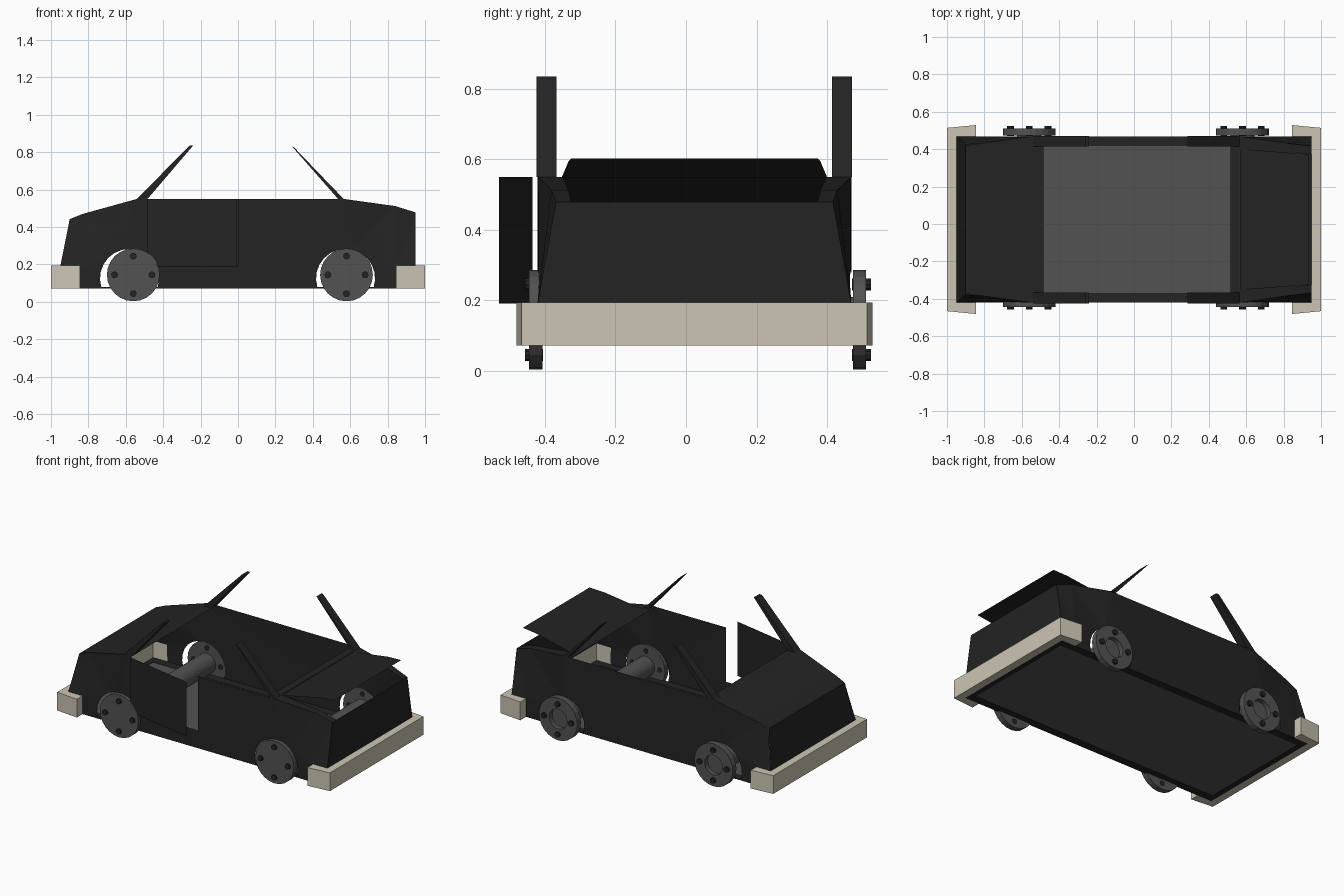
import bpy, bmesh, math
from mathutils import Vector

if "Cube" in bpy.data.objects:
    bpy.data.objects.remove(bpy.data.objects["Cube"])

CY = 0.024          # centre line of the body
HW = 0.445          # half width of the body


def material(name, rgb):
    m = bpy.data.materials.new(name)
    m.diffuse_color = (*rgb, 1)
    m.use_nodes = True
    m.node_tree.nodes["Principled BSDF"].inputs["Base Color"].default_value = m.diffuse_color
    return m


BLACK = material("body black", (0.017, 0.017, 0.017))
GREY = material("dark grey", (0.085, 0.085, 0.085))
CREAM = material("bumper cream", (0.60, 0.56, 0.45))


def mesh_object(name, verts, faces, mat, triangulate=False):
    bm = bmesh.new()
    vs = [bm.verts.new(v) for v in verts]
    for f in faces:
        bm.faces.new([vs[i] for i in f])
    bmesh.ops.recalc_face_normals(bm, faces=bm.faces)
    if triangulate:
        bmesh.ops.triangulate(bm, faces=bm.faces)
    me = bpy.data.meshes.new(name)
    bm.to_mesh(me)
    bm.free()
    me.materials.append(mat)
    ob = bpy.data.objects.new(name, me)
    bpy.context.collection.objects.link(ob)
    return ob


def prism(name, bottom, shift, mat):
    """Closed solid from an outline moved along a vector."""
    n = len(bottom)
    top = [tuple(Vector(p) + Vector(shift)) for p in bottom]
    faces = [list(range(n)), list(range(n, 2 * n))]
    faces += [[i, (i + 1) % n, n + (i + 1) % n, n + i] for i in range(n)]
    return mesh_object(name, list(bottom) + top, faces, mat)


def strip(name, profile, mat):
    """Sheet across the car from (x, z, half width) stations."""
    verts = []
    for x, z, w in profile:
        verts += [(x, CY - w, z), (x, CY + w, z)]
    faces = [[2 * i, 2 * i + 1, 2 * i + 3, 2 * i + 2] for i in range(len(profile) - 1)]
    return mesh_object(name, verts, faces, mat)


def half_width(x, z):
    """Body sides lean inward towards the upper corners of both ends."""
    tx = min(max((abs(x) - 0.55) / 0.38, 0), 1)
    tz = min(max((z - 0.19) / 0.27, 0), 1)
    return HW - 0.052 * tx * tz


def arch(cx, cz=0.125, r=0.158, n=14):
    a0 = math.asin((cz - 0.075) / r)
    return [(cx - r * math.cos(-a0 + (math.pi + 2 * a0) * i / n),
             cz + r * math.sin(-a0 + (math.pi + 2 * a0) * i / n)) for i in range(n + 1)]


# Body sides, the near one with a door opening
for side, name in ((-1, "side_with_door_opening"), (1, "plain_side")):
    front_arch = arch(-0.58)
    line = [(-0.95, 0.19), (-0.85, 0.19), (-0.85, 0.075)] + front_arch + arch(0.575)
    line += [(0.85, 0.075), (0.85, 0.19), (0.95, 0.19), (0.95, 0.478), (0.84, 0.512), (0.565, 0.55)]
    if side < 0:
        line += [(0, 0.55), (0, 0.19), (-0.455, 0.19)]
        line = [p for p in line if not (-0.485 < p[0] < -0.456 and 0.19 < p[1] < 0.25)]
        line += [(-0.485, 0.255), (-0.485, 0.55)]
        # the opening meets the wheel arch, so the wall is made of two pieces
        x0 = -0.485
        front = [(-0.95, 0.19), (-0.85, 0.19), (-0.85, 0.075)]
        front += [p for p in front_arch if p[0] < x0]
        front += [(x0, 0.25), (x0, 0.55), (-0.54, 0.55), (-0.83, 0.47), (-0.9, 0.442)]
        rear = [p for p in front_arch if p[0] > -0.46 and p[1] < 0.19]
        rear = [(-0.436, 0.19)] + rear + arch(0.575)
        rear += [(0.85, 0.075), (0.85, 0.19), (0.95, 0.19), (0.95, 0.478),
                 (0.84, 0.512), (0.565, 0.55), (0, 0.55), (0, 0.19)]
        pieces = [front, rear]
    else:
        pieces = [line + [(-0.54, 0.55), (-0.83, 0.47), (-0.9, 0.442)]]
    for k, pts in enumerate(pieces):
        mesh_object(f"{name}_{k}", [(x, CY + side * half_width(x, z), z) for x, z in pts],
                    [range(len(pts))], BLACK, True)

# Nose panel, hood and the decks behind the pillars
strip("nose_and_hood", [(-0.95, 0.19, HW), (-0.9, 0.442, 0.395), (-0.83, 0.47, 0.406),
                        (-0.54, 0.55, HW), (-0.485, 0.55, HW)], BLACK)
strip("rear_deck", [(0.515, 0.55, HW), (0.565, 0.55, HW)], BLACK)
strip("tail_panel", [(0.95, 0.19, HW), (0.95, 0.478, 0.393)], BLACK)

# Trunk edge strips beside the opening
for s in (-1, 1):
    outer = [(0.565, HW, 0.55), (0.84, 0.405, 0.512), (0.95, 0.393, 0.478)]
    inner = [(0.565, 0.375, 0.55), (0.84, 0.357, 0.512), (0.95, 0.35, 0.478)]
    mesh_object("trunk_edge", [(x, CY + s * w, z) for x, w, z in outer + inner],
                [[0, 1, 4, 3], [1, 2, 5, 4]], BLACK)

# Raised trunk lid and open door
strip("trunk_lid", [(0.567, 0.547, 0.377), (0.83, 0.594, 0.357), (0.935, 0.602, 0.35)], BLACK)
mesh_object("open_door", [(-0.485, -0.435, 0.19), (-0.005, -0.53, 0.19),
                          (-0.005, -0.53, 0.55), (-0.485, -0.435, 0.55)], [[0, 1, 2, 3]], BLACK)

# Roof pillars
for y0 in (-0.424, 0.414):
    prism("front_pillar", [(-0.54, y0, 0.55), (-0.484, y0, 0.55), (-0.24, y0, 0.835),
                           (-0.26, y0, 0.835)], (0, 0.057, 0), BLACK)
    prism("rear_pillar", [(0.535, y0, 0.55), (0.565, y0, 0.55), (0.3, y0, 0.825),
                          (0.285, y0, 0.835)], (0, 0.057, 0), BLACK)

# Floor plate with a dark sill around it
prism("floor", [(-0.945, CY - 0.44, 0.074), (0.945, CY - 0.44, 0.074),
                (0.945, CY + 0.44, 0.074), (-0.945, CY + 0.44, 0.074)], (0, 0, 0.003), GREY)
for s in (-1, 1):
    ya, yb = CY + s * HW, CY + s * 0.392
    prism("side_sill", [(-0.95, ya, 0.072), (0.95, ya, 0.072), (0.95, yb, 0.072),
                        (-0.95, yb, 0.072)], (0, 0, 0.007), BLACK)
    xa, xb = s * 0.95, s * 0.915
    prism("end_sill", [(xa, CY - HW, 0.072), (xa, CY + HW, 0.072), (xb, CY + HW, 0.072),
                       (xb, CY - HW, 0.072)], (0, 0, 0.007), BLACK)

# Bumpers wrap around both ends
for s, name in ((-1, "front_bumper"), (1, "rear_bumper")):
    half = [(0.95, HW), (0.845, HW), (0.845, 0.505), (1.0, 0.49)]
    outline = [(s * x, CY + w, 0.072) for x, w in half]
    outline += [(s * x, CY - w, 0.072) for x, w in reversed(half)]
    prism(name, outline, (0, 0, 0.121), CREAM)


def ring(r, x, y, z, n):
    return [(x + r * math.cos(2 * math.pi * i / n), y, z + r * math.sin(2 * math.pi * i / n))
            for i in range(n)]


# Wheels with four bolts, and axles
N, WZ = 24, 0.144
for cx in (-0.56, 0.58):
    for y0, y1, bolt0, bolt1 in ((-0.445, -0.407, -0.457, -0.405), (0.473, 0.511, 0.471, 0.525)):
        verts = (ring(0.141, cx, y0, WZ, N) + ring(0.141, cx, y1, WZ, N)
                 + ring(0.065, cx, y1, WZ, N) + ring(0.065, cx, y0, WZ, N))
        faces = [[k * N + i, k * N + (i + 1) % N, (k + 1) % 4 * N + (i + 1) % N, (k + 1) % 4 * N + i]
                 for k in range(4) for i in range(N)]
        mesh_object("wheel", verts, faces, GREY)
        for q in range(4):
            a = q * math.pi / 2
            prism("wheel_bolt", ring(0.018, cx + 0.1 * math.cos(a), bolt0, WZ + 0.1 * math.sin(a), 10),
                  (0, bolt1 - bolt0, 0), BLACK)
    prism("axle", ring(0.065, cx, -0.445, WZ, N), (0, 0.925, 0), GREY)
